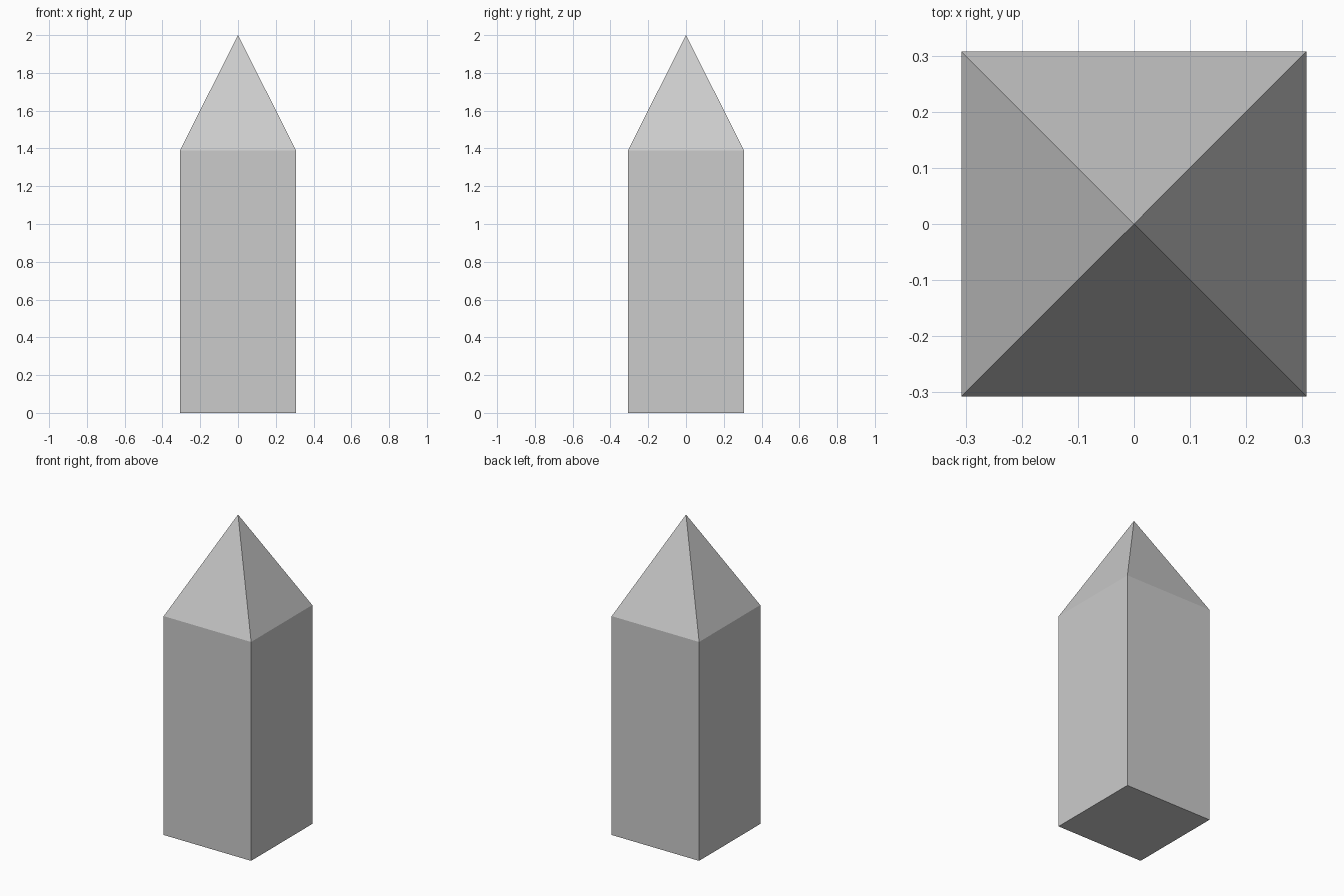
import bpy
import bmesh
from mathutils import Matrix

if "Cube" in bpy.data.objects:
    bpy.data.objects.remove(bpy.data.objects["Cube"])

WIDTH = 0.614
SHOULDER = 1.39
HEIGHT = 2.0

bm = bmesh.new()

# Square shaft standing on the ground
bmesh.ops.create_cube(
    bm, size=1.0,
    matrix=Matrix.Translation((0, 0, SHOULDER / 2)) @ Matrix.Diagonal((WIDTH, WIDTH, SHOULDER, 1)),
)

# Pyramid tip: poke the top face and lift its centre to the apex
top = max(bm.faces, key=lambda f: f.calc_center_median().z)
apex = bmesh.ops.poke(bm, faces=[top])["verts"][0]
apex.co = (0, 0, HEIGHT)
bmesh.ops.recalc_face_normals(bm, faces=bm.faces)

mesh = bpy.data.meshes.new("pointed_pillar")
bm.to_mesh(mesh)
bm.free()
pillar = bpy.data.objects.new("pointed_pillar", mesh)
bpy.context.collection.objects.link(pillar)
